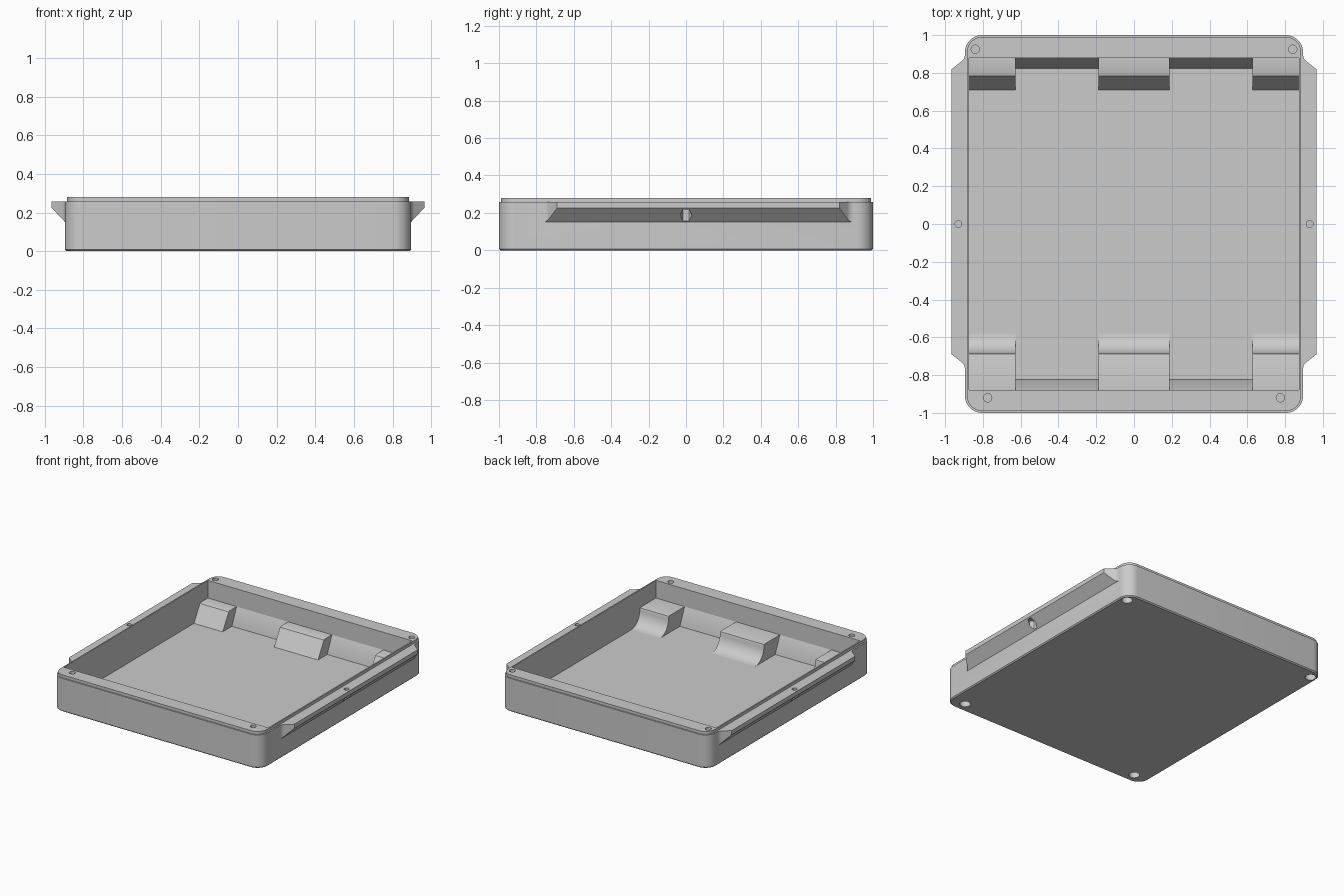
import bpy
import bmesh
from math import radians, sin, cos, pi

old = bpy.data.objects.get("Cube")
if old:
    bpy.data.objects.remove(old, do_unlink=True)

grey = bpy.data.materials.new("plain grey")
grey.use_nodes = True
grey.diffuse_color = (0.6, 0.6, 0.6, 1)
grey.node_tree.nodes["Principled BSDF"].inputs["Base Color"].default_value = (0.6, 0.6, 0.6, 1)

BASE, FLOOR, LEDGE, RIM, TOP = 0.005, 0.012, 0.143, 0.258, 0.28
WALL, SIDE = 0.88, 0.874


def loft(name, rings):
    """Closed solid skinned through rings of equal point count."""
    bm = bmesh.new()
    loops = [[bm.verts.new(p) for p in ring] for ring in rings]
    n = len(loops[0])
    for a, b in zip(loops, loops[1:]):
        for i in range(n):
            j = (i + 1) % n
            bm.faces.new((a[i], a[j], b[j], b[i]))
    bm.faces.new(loops[0][::-1])
    bm.faces.new(loops[-1])
    bmesh.ops.recalc_face_normals(bm, faces=bm.faces)
    mesh = bpy.data.meshes.new(name)
    bm.to_mesh(mesh)
    bm.free()
    mesh.materials.append(grey)
    obj = bpy.data.objects.new(name, mesh)
    bpy.context.collection.objects.link(obj)
    return obj


def rounded(w, d, r, z, steps=10):
    """Rounded rectangle ring with half sizes w and d."""
    ring = []
    for k, (sx, sy) in enumerate([(1, 1), (-1, 1), (-1, -1), (1, -1)]):
        for i in range(steps + 1):
            a = (k + i / steps) * pi / 2
            ring.append((sx * (w - r) + r * cos(a), sy * (d - r) + r * sin(a), z))
    return ring


def upright(name, outline, z0, z1):
    return loft(name, [[(x, y, z) for x, y in outline] for z in (z0, z1)])


def column(x, y, r, z0, z1, sides):
    turns = [pi / 2 + 2 * pi * i / sides for i in range(sides)]
    return upright("cutter", [(x + r * cos(a), y + r * sin(a)) for a in turns], z0, z1)


def along_x(name, profile, x0, x1):
    return loft(name, [[(x, y, z) for y, z in profile] for x in (x0, x1)])


def combine(target, other, operation):
    mod = target.modifiers.new(operation, "BOOLEAN")
    mod.operation, mod.solver, mod.object = operation, "EXACT", other
    bpy.context.view_layer.objects.active = target
    bpy.ops.object.modifier_apply(modifier=mod.name)
    bpy.data.objects.remove(other, do_unlink=True)


def smooth(obj, angle=30):
    bpy.ops.object.select_all(action="DESELECT")
    obj.select_set(True)
    bpy.context.view_layer.objects.active = obj
    bpy.ops.object.shade_smooth_by_angle(angle=radians(angle))


# Tray shell with a small bottom chamfer, and the raised lip
tray = loft("tray", [rounded(0.887, 0.992, 0.082, 0), rounded(0.895, 1, 0.09, 0.008),
                     rounded(0.895, 1, 0.09, RIM)])
combine(tray, loft("lip", [rounded(0.884, 0.99, 0.08, z) for z in (0.2, TOP)]), "UNION")

# Side flanges: sloped underneath, with angled ends that blend into the wall
end = [(0.965, 0.82), (0.91, 0.864), (0.903, 0.871), (0.897, 0.883), (0.894, 0.9), (0.885, 0.9)]
plan = end + [(x, 0.13 - y) for x, y in reversed(end)]
section = [(0.88, 0.134), (0.965, 0.225), (0.98, 0.225), (0.98, 0.3), (0.88, 0.3)]
for s in (1, -1):
    flange = upright("flange", [(s * x, y) for x, y in plan], 0.1, RIM)
    combine(flange, loft("slope", [[(s * x, y, z) for x, z in section] for y in (-1, 1)]),
            "INTERSECT")
    combine(tray, flange, "UNION")

# Open inside
corners = [(-SIDE, -WALL), (SIDE, -WALL), (SIDE, WALL), (-SIDE, WALL)]
combine(tray, upright("cavity", corners, FLOOR, 0.4), "DIFFERENCE")

# Screw holes, with pockets below and a thin web left between
for s in (1, -1):
    for x, y, r, pocket, sides, low, high in [(0.84, 0.925, 0.022, 0.038, 24, -0.1, 0.06),
                                              (0.775, -0.92, 0.022, 0.038, 24, -0.1, 0.06),
                                              (0.93, 0, 0.018, 0.032, 6, 0.1, 0.225)]:
        combine(tray, column(s * x, y, r, high + 0.008, 0.4, 24), "DIFFERENCE")
        combine(tray, column(s * x, y, pocket, low, high, sides), "DIFFERENCE")
smooth(tray)

# Support blocks: straight slope at the back, hollow curve at the front
back = [(WALL, BASE), (0.71, BASE), (0.71, FLOOR), (0.777, LEDGE - 0.015),
        (0.783, LEDGE - 0.005), (0.795, LEDGE), (WALL, LEDGE)]
sweep = [(-0.58 - 0.105 * sin(a), FLOOR + (LEDGE - FLOOR - 0.01) * (1 - cos(a)))
         for a in [i * pi / 20 for i in range(11)]]
front = [(-WALL, BASE), (-0.58, BASE)] + sweep + [
    (-0.688, LEDGE - 0.003), (-0.697, LEDGE), (-WALL, LEDGE)]
spans = [("right", -SIDE, -0.628), ("middle", -0.188, 0.188), ("left", 0.628, SIDE)]
for place, x0, x1 in spans:
    smooth(along_x("back_block_" + place, back, x0, x1))
    smooth(along_x("front_block_" + place, front, x0, x1))

# Thin wedges against the wall between the blocks
for name, s in (("back", 1), ("front", -1)):
    wedge = [(s * WALL, BASE), (s * 0.823, BASE), (s * 0.823, FLOOR), (s * WALL, LEDGE)]
    for place, x0, x1 in [("right", -0.628, -0.188), ("left", 0.188, 0.628)]:
        smooth(along_x(name + "_wedge_" + place, wedge, x0, x1))
